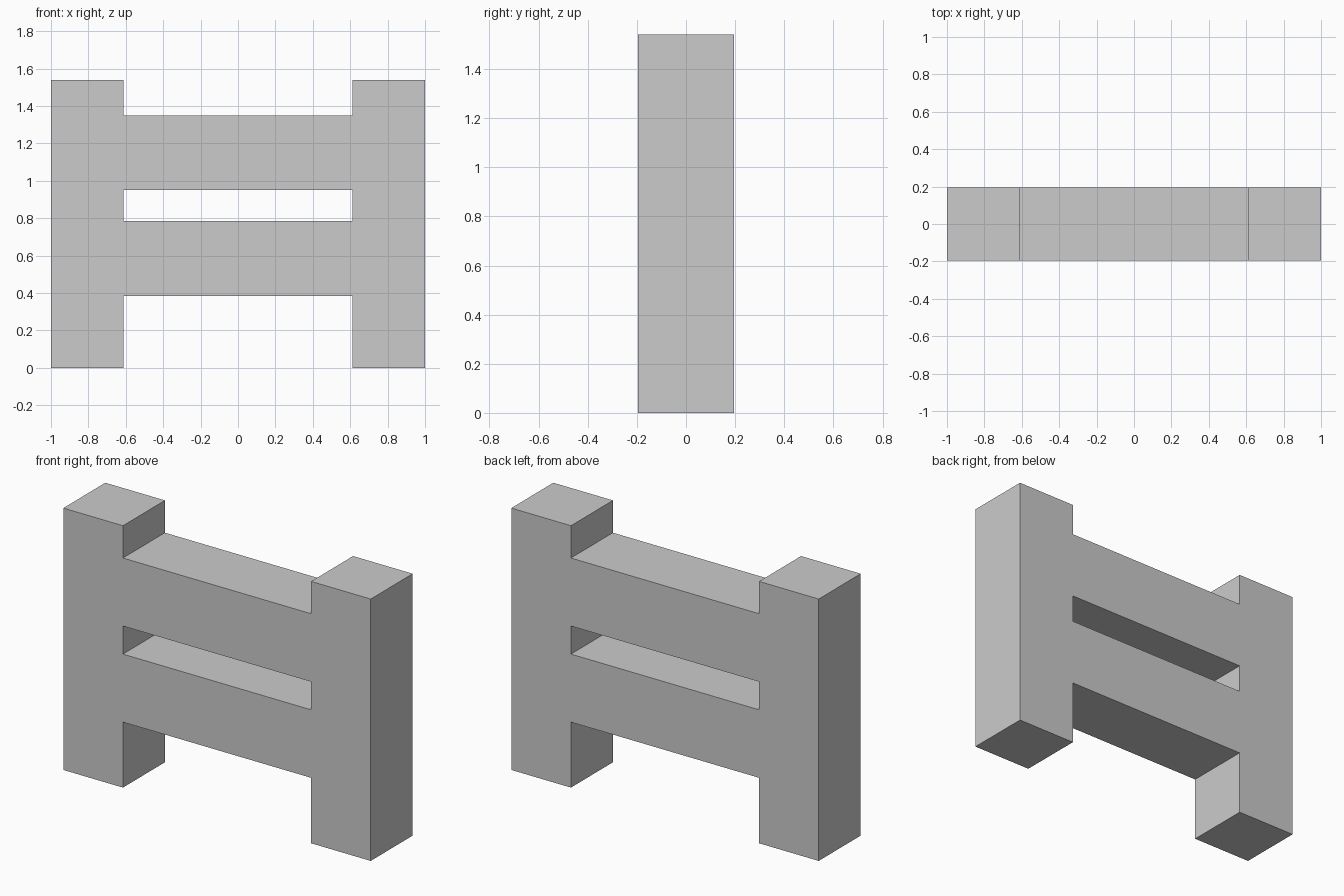
import bpy

# Remove the default cube
cube = bpy.data.objects.get("Cube")
if cube:
    bpy.data.objects.remove(cube, do_unlink=True)

# Single flat colour
grey = bpy.data.materials.new("light grey")
grey.use_nodes = True
colour = (0.6, 0.6, 0.6, 1.0)
grey.diffuse_color = colour
grey.node_tree.nodes["Principled BSDF"].inputs["Base Color"].default_value = colour

DEPTH = 0.39
HEIGHT = 1.54
INNER = 0.612   # x of the inner face of each post


def box(name, x0, x1, z0, z1):
    """Box spanning the full depth between the given limits."""
    bpy.ops.mesh.primitive_cube_add(
        size=1, location=((x0 + x1) / 2, 0, (z0 + z1) / 2))
    ob = bpy.context.object
    ob.name = name
    ob.scale = (x1 - x0, DEPTH, z1 - z0)
    bpy.ops.object.transform_apply(location=False, rotation=False, scale=True)
    ob.data.materials.append(grey)
    return ob


# Upright posts
box("left_post", INNER, 1, 0, HEIGHT)
box("right_post", -1, -INNER, 0, HEIGHT)

# Horizontal rails, flush with the posts
box("lower_rail", -INNER, INNER, 0.385, 0.785)
box("upper_rail", -INNER, INNER, 0.95, 1.35)
